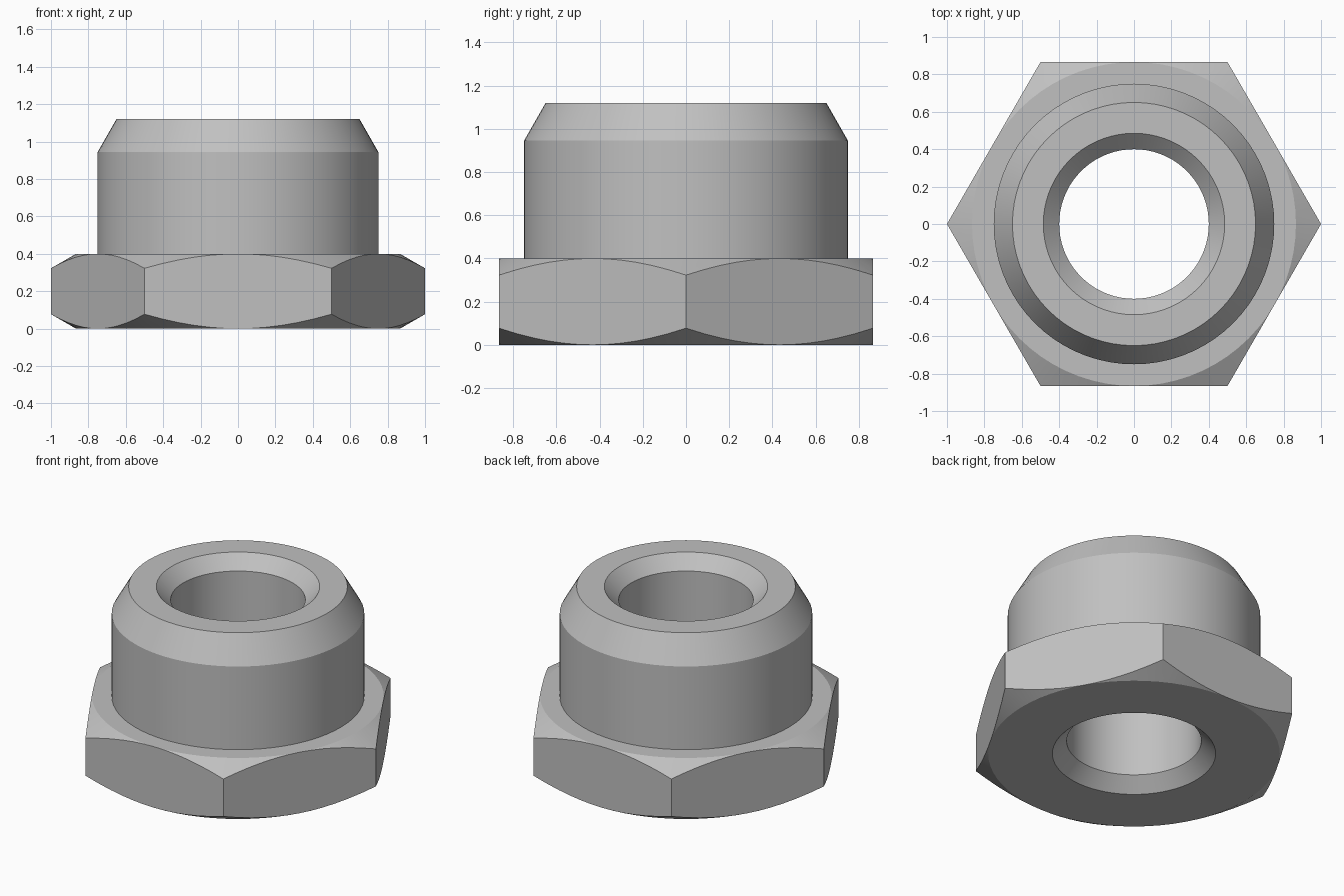
import bpy
import bmesh
from math import pi, radians
from mathutils import Matrix

cube = bpy.data.objects.get("Cube")
if cube:
    bpy.data.objects.remove(cube, do_unlink=True)

SEGMENTS = 72
INRADIUS = 0.866

steel = bpy.data.materials.new("grey steel")
steel.use_nodes = True
colour = (0.53, 0.53, 0.53, 1)
steel.diffuse_color = colour
steel.node_tree.nodes["Principled BSDF"].inputs["Base Color"].default_value = colour


def add_object(name, bm):
    bmesh.ops.recalc_face_normals(bm, faces=bm.faces)
    mesh = bpy.data.meshes.new(name)
    bm.to_mesh(mesh)
    bm.free()
    mesh.materials.append(steel)
    obj = bpy.data.objects.new(name, mesh)
    bpy.context.collection.objects.link(obj)
    return obj


# Turned body: chamfered bore, flange with bevelled rims, collar with tapered top
profile = [(0.40, 0.085), (0.485, 0), (INRADIUS, 0), (1.05, 0.106),
           (1.05, 0.294), (INRADIUS, 0.40), (0.75, 0.40), (0.75, 0.945),
           (0.65, 1.12), (0.485, 1.12), (0.40, 1.035)]
bm = bmesh.new()
verts = [bm.verts.new((r, 0, z)) for r, z in profile]
edges = [bm.edges.new((a, b)) for a, b in zip(verts, verts[1:] + verts[:1])]
bmesh.ops.spin(bm, geom=verts + edges, cent=(0, 0, 0), axis=(0, 0, 1),
               angle=2 * pi, steps=SEGMENTS, use_merge=True)
bmesh.ops.remove_doubles(bm, verts=bm.verts, dist=0.0001)
fitting = add_object("hex_flanged_bushing", bm)

# Hexagonal prism that trims the flange to six flats
bm = bmesh.new()
bmesh.ops.create_cone(bm, cap_ends=True, segments=6, radius1=1, radius2=1,
                      depth=3, matrix=Matrix.Rotation(pi / 6, 4, "Z"))
# Turn a corner onto the x axis whichever way the primitive starts
if not any(abs(v.co.y) < 0.001 for v in bm.verts):
    bmesh.ops.rotate(bm, verts=bm.verts, matrix=Matrix.Rotation(pi / 6, 3, "Z"))
hexagon = add_object("hexagon_cutter", bm)
hexagon.hide_render = True

trim = fitting.modifiers.new("Hexagon trim", "BOOLEAN")
trim.operation = "INTERSECT"
trim.solver = "EXACT"
trim.object = hexagon

bpy.ops.object.select_all(action="DESELECT")
fitting.select_set(True)
bpy.context.view_layer.objects.active = fitting
bpy.ops.object.modifier_apply(modifier=trim.name)
bpy.data.objects.remove(hexagon, do_unlink=True)

# Smooth round walls, crisp rims and flats
bpy.ops.object.shade_smooth_by_angle(angle=radians(25))
